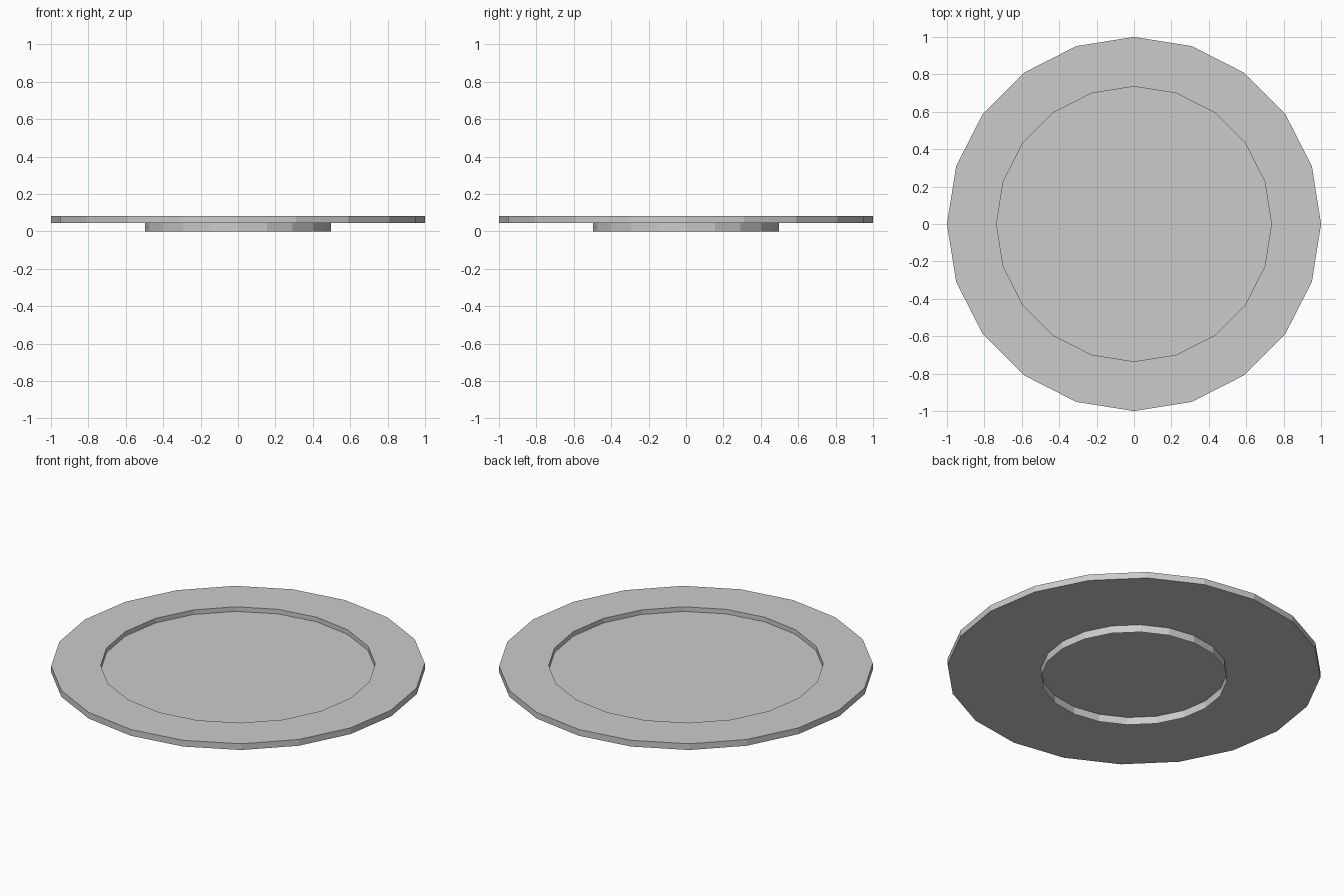
import bpy
import math

if "Cube" in bpy.data.objects:
    bpy.data.objects.remove(bpy.data.objects["Cube"])

SIDES = 20


def lathe(name, profile, cap_start=False, cap_end=False):
    """Revolve (radius, z) points around z with flat facets."""
    verts, faces = [], []
    for r, z in profile:
        for i in range(SIDES):
            a = 2 * math.pi * i / SIDES
            verts.append((r * math.cos(a), r * math.sin(a), z))
    for k in range(len(profile) - 1):
        for i in range(SIDES):
            j = (i + 1) % SIDES
            p, q = k * SIDES, (k + 1) * SIDES
            faces.append((p + i, p + j, q + j, q + i))
    if cap_start:
        faces.append(tuple(reversed(range(SIDES))))
    if cap_end:
        base = (len(profile) - 1) * SIDES
        faces.append(tuple(range(base, base + SIDES)))
    mesh = bpy.data.meshes.new(name)
    mesh.from_pydata(verts, [], faces)
    mesh.update()
    obj = bpy.data.objects.new(name, mesh)
    bpy.context.collection.objects.link(obj)
    return obj


# Plate: flat underside, thick outer rim, shallow recessed centre
lathe("plate", [(0.5, 0.045), (1.0, 0.045), (1.0, 0.082),
                (0.735, 0.082), (0.735, 0.055)],
      cap_start=True, cap_end=True)

# Foot: thin open ring below the plate
lathe("foot_ring", [(0.498, 0.0), (0.498, 0.045)])
